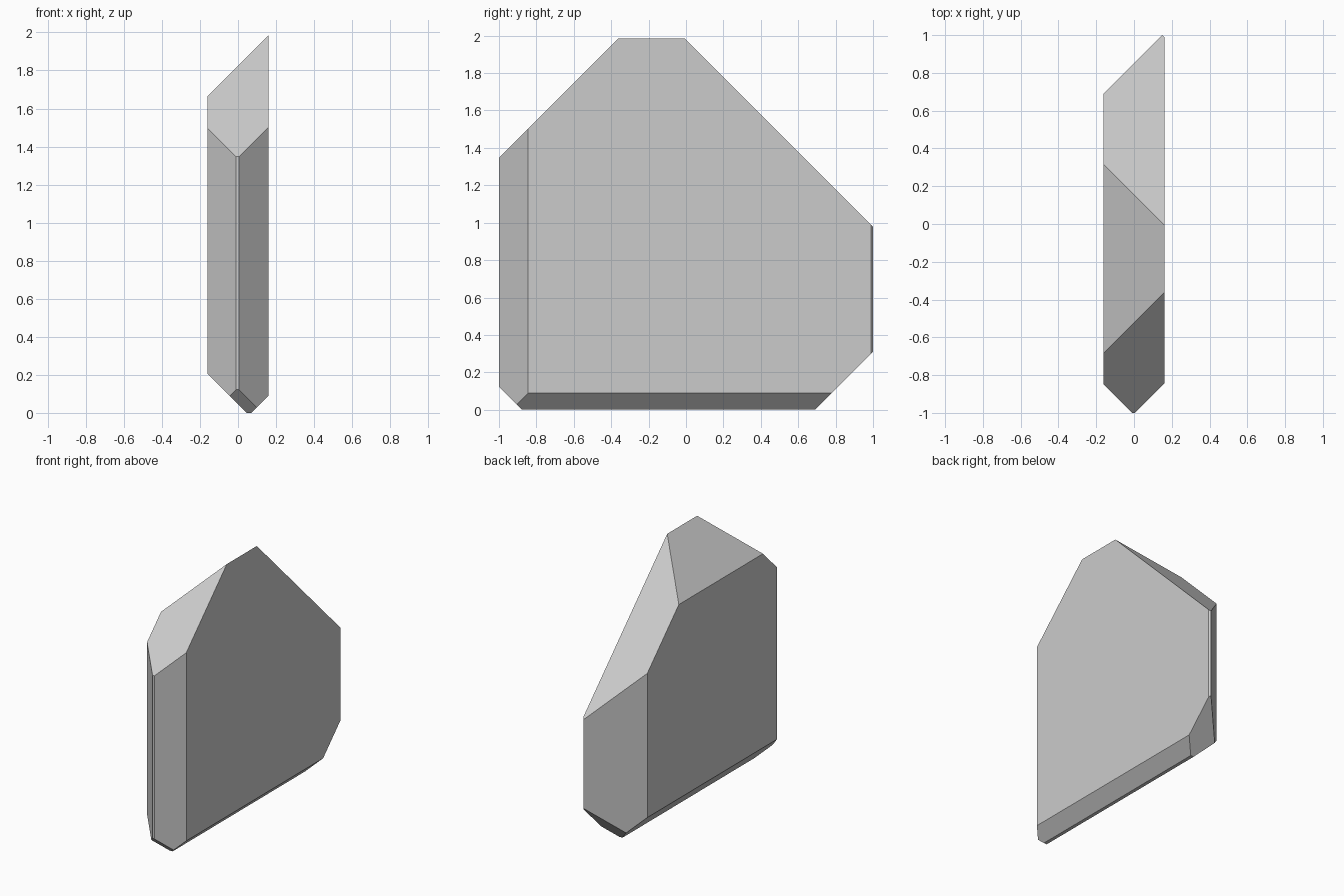
import bpy, bmesh
from mathutils import Vector, Matrix

if "Cube" in bpy.data.objects:
    bpy.data.objects.remove(bpy.data.objects["Cube"])

# Slab block: half width, half depth, height
W, D, H = 0.161, 1.0, 1.985

bm = bmesh.new()
bmesh.ops.create_cube(bm, size=1, matrix=Matrix.Translation((0, 0, H / 2))
                      @ Matrix.Diagonal((2 * W, 2 * D, H, 1)))

# 45 degree bevel cuts: outward normal and limit of normal . point
cuts = [
    ((1, -1, 0), 1.005), ((-1, -1, 0), 1.01),     # front vertical edges
    ((-1, 1, 0), 0.85), ((1, 1, 0), 1.15),        # back vertical edges
    ((-1, 0, 1), 1.824),                          # sloping top
    ((0, -1, 1), 2.347), ((0, 1, 1), 1.978),      # front and back roof
    ((1, 0, -1), 0.071), ((-1, 0, -1), -0.045),   # lower side edges
    ((0, -1, -1), 0.877), ((0, 1, -1), 0.69),     # lower front and back
]
for normal, limit in cuts:
    n = Vector(normal)
    res = bmesh.ops.bisect_plane(
        bm, geom=bm.verts[:] + bm.edges[:] + bm.faces[:], dist=1e-6,
        plane_co=n * limit / n.length_squared, plane_no=n, clear_outer=True)
    rim = [e for e in bm.edges if e.is_boundary]
    bmesh.ops.holes_fill(bm, edges=rim, sides=0)
bmesh.ops.recalc_face_normals(bm, faces=bm.faces[:])

mesh = bpy.data.meshes.new("faceted_slab")
bm.to_mesh(mesh)
bm.free()
bpy.context.collection.objects.link(bpy.data.objects.new("faceted_slab", mesh))
